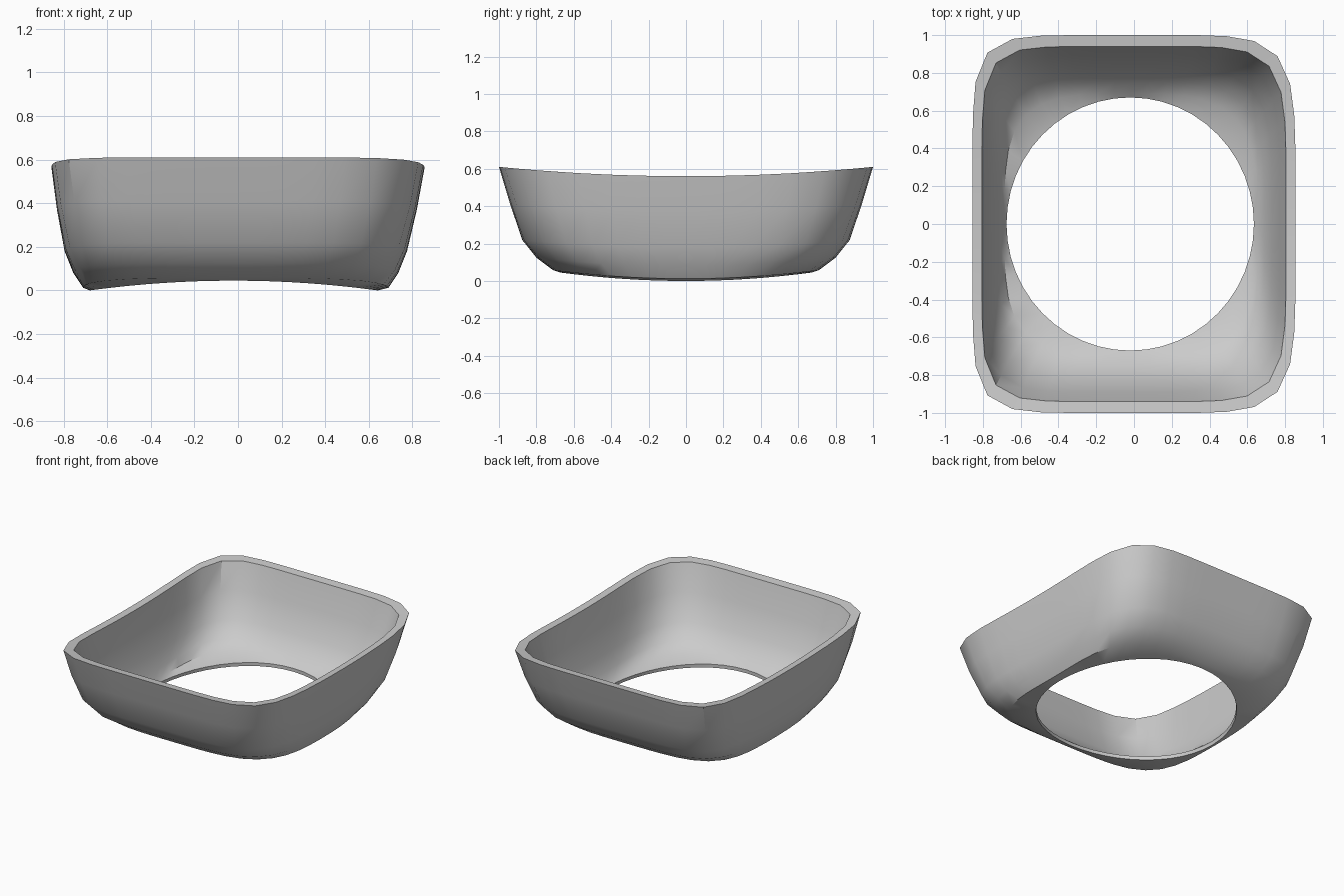
import bpy
import bmesh
from math import cos, sin, tau, radians

cube = bpy.data.objects.get("Cube")
if cube:
    bpy.data.objects.remove(cube, do_unlink=True)

SEGMENTS = 48

# Each ring: half width, half depth, height at the middle, end lift, squareness, x shift
OUTER = [
    (0.66, 0.67, 0.0, 0.1, 2.0, -0.02),
    (0.70, 0.71, 0.012, 0.09, 4.0, -0.01),
    (0.745, 0.80, 0.08, 0.07, 4.8, -0.01),
    (0.785, 0.875, 0.18, 0.05, 5.5, -0.01),
    (0.825, 0.94, 0.37, 0.045, 6.2, -0.005),
    (0.855, 1.0, 0.56, 0.05, 6.5, 0.0),
]
INNER = [
    (0.805, 0.94, 0.555, 0.055, 6.5, 0.0),
    (0.775, 0.89, 0.38, 0.045, 6.0, -0.005),
    (0.74, 0.82, 0.2, 0.05, 5.2, -0.01),
    (0.70, 0.75, 0.10, 0.07, 4.5, -0.01),
    (0.67, 0.69, 0.045, 0.09, 3.6, -0.015),
    (0.655, 0.67, 0.025, 0.1, 2.0, -0.02),
]


def add_ring(bm, half_x, half_y, height, lift, power, shift):
    """Rounded rectangle whose front and back ends sweep upward."""
    ring = []
    for i in range(SEGMENTS):
        c, s = cos(tau * i / SEGMENTS), sin(tau * i / SEGMENTS)
        # The left-hand corners are a little rounder than the right-hand ones
        p = power - 0.2 * (power - 2.0) * c
        r = (abs(c) ** p + abs(s) ** p) ** (-1 / p)
        y = half_y * r * s
        ring.append(bm.verts.new((shift + half_x * r * c, y, height + lift * y * y)))
    return ring


# Shell: outer wall, rim, inner wall and lip of the round opening
bm = bmesh.new()
rings = [add_ring(bm, *spec) for spec in OUTER + INNER]
for a, b in zip(rings, rings[1:] + rings[:1]):
    for i in range(SEGMENTS):
        j = (i + 1) % SEGMENTS
        bm.faces.new((a[i], a[j], b[j], b[i]))
bmesh.ops.recalc_face_normals(bm, faces=bm.faces)
mesh = bpy.data.meshes.new("open_shell")
bm.to_mesh(mesh)
bm.free()
shell = bpy.data.objects.new("open_shell", mesh)
bpy.context.collection.objects.link(shell)

# Plain grey finish
grey = bpy.data.materials.new("light_grey")
grey.use_nodes = True
colour = (0.6, 0.6, 0.6, 1.0)
grey.diffuse_color = colour
grey.node_tree.nodes["Principled BSDF"].inputs["Base Color"].default_value = colour
mesh.materials.append(grey)

# Smooth walls with crisp rim and opening edges
bpy.ops.object.select_all(action="DESELECT")
shell.select_set(True)
bpy.context.view_layer.objects.active = shell
bpy.ops.object.shade_smooth_by_angle(angle=radians(35))
